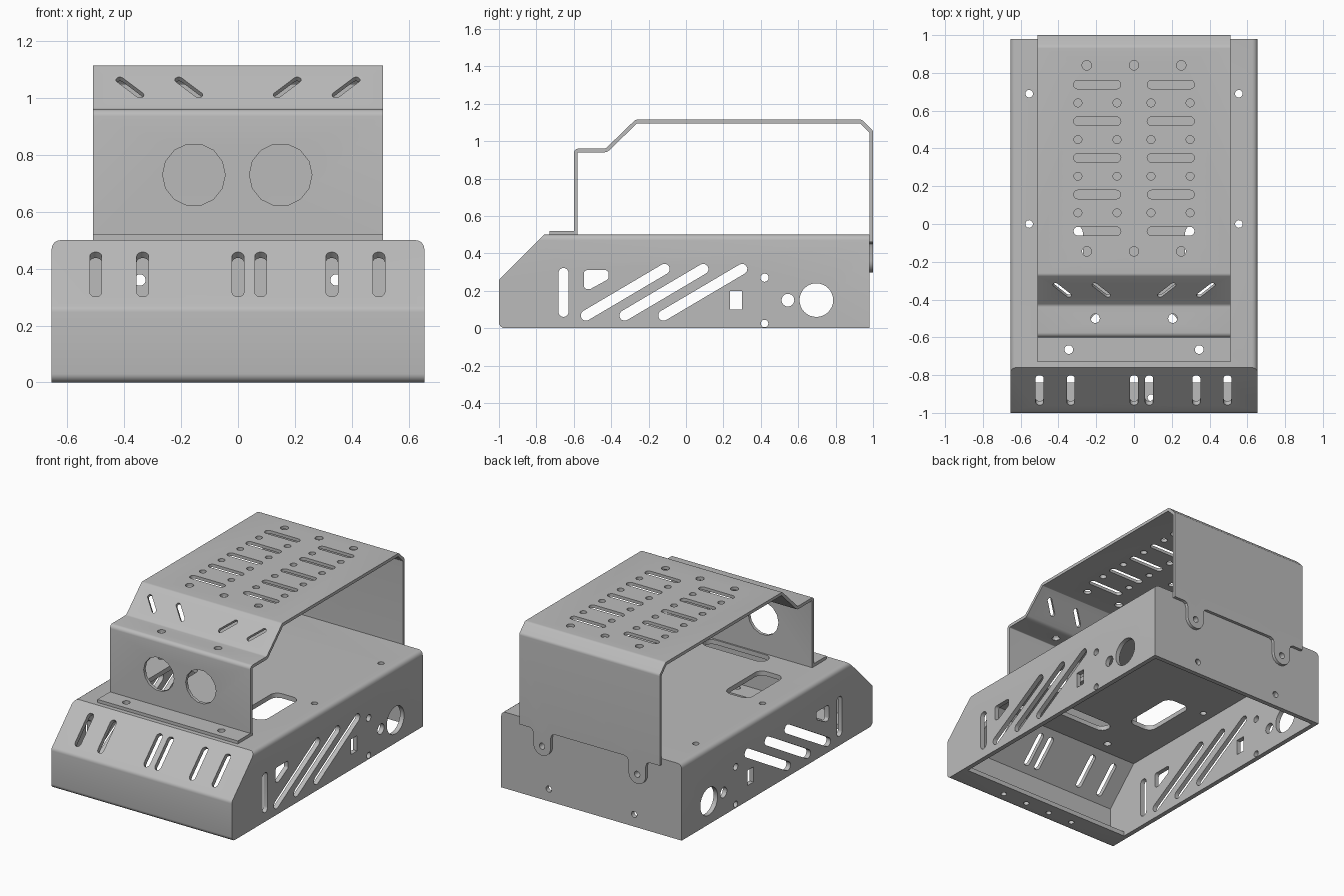
import bpy, bmesh, math
from mathutils import Vector, Matrix

if "Cube" in bpy.data.objects:
    bpy.data.objects.remove(bpy.data.objects["Cube"], do_unlink=True)

grey = bpy.data.materials.new("sheet_metal_grey")
grey.use_nodes = True
colour = (0.5, 0.5, 0.5, 1)
grey.diffuse_color = colour
grey.node_tree.nodes["Principled BSDF"].inputs["Base Color"].default_value = colour


# --- 2D outlines -------------------------------------------------------
def circle(x, y, r, n=24):
    return [(x + r * math.cos(math.tau * i / n), y + r * math.sin(math.tau * i / n)) for i in range(n)]


def slot(a, b, r, n=8):
    """Round-ended slot between two end centres."""
    t = math.atan2(b[1] - a[1], b[0] - a[0]) + math.pi / 2
    out = []
    for c, start in ((a, t), (b, t + math.pi)):
        for i in range(n + 1):
            k = start + math.pi * i / n
            out.append((c[0] + r * math.cos(k), c[1] + r * math.sin(k)))
    return out


def rounded(pts, r, which=None, closed=True, n=4):
    """Round the chosen corners of an outline or path."""
    out = []
    for i, p in enumerate(pts):
        end = not closed and i in (0, len(pts) - 1)
        if end or (which is not None and i not in which):
            out.append(p)
            continue
        p = Vector(p)
        a = (Vector(pts[i - 1]) - p).normalized()
        b = (Vector(pts[(i + 1) % len(pts)]) - p).normalized()
        half = a.angle(b) / 2
        centre = p + (a + b).normalized() * r / math.sin(half)
        v0 = (p + a * r / math.tan(half) - centre).normalized()
        v1 = (p + b * r / math.tan(half) - centre).normalized()
        for k in range(n + 1):
            out.append(tuple(centre + v0.lerp(v1, k / n).normalized() * r))
    return out


def ribbon(path, t):
    """Thicken an open path to its right-hand side."""
    inner = []
    for i, p in enumerate(path):
        dirs = []
        if i:
            dirs.append((Vector(p) - Vector(path[i - 1])).normalized())
        if i < len(path) - 1:
            dirs.append((Vector(path[i + 1]) - Vector(p)).normalized())
        ns = [Vector((d.y, -d.x)) for d in dirs]
        m = sum(ns, Vector((0, 0))).normalized()
        inner.append(tuple(Vector(p) + m * t / m.dot(ns[0])))
    return path + inner[::-1]


# --- solids ------------------------------------------------------------
def frame(origin, u, v):
    u, v = Vector(u).normalized(), Vector(v).normalized()
    m = Matrix((u, v, u.cross(v))).transposed().to_4x4()
    m.translation = origin
    return m


SIDE = frame((0, 0, 0), (0, 1, 0), (0, 0, 1))   # outline in y, z
TOP = frame((0, 0, 0), (1, 0, 0), (0, 1, 0))    # outline in x, y
FRONT = frame((0, 0, 0), (1, 0, 0), (0, 0, 1))  # outline in x, z, depth along -y


def prism(bm, pts, lo, hi, place):
    rings = [[bm.verts.new(place @ Vector((x, y, w))) for x, y in pts] for w in (lo, hi)]
    faces = [bm.faces.new(rings[0]), bm.faces.new(rings[1])]
    for i in range(len(pts)):
        j = (i + 1) % len(pts)
        faces.append(bm.faces.new((rings[0][i], rings[0][j], rings[1][j], rings[1][i])))
    bmesh.ops.recalc_face_normals(bm, faces=faces)


def make(name, bm):
    mesh = bpy.data.meshes.new(name)
    bm.to_mesh(mesh)
    bm.free()
    mesh.materials.append(grey)
    ob = bpy.data.objects.new(name, mesh)
    bpy.context.collection.objects.link(ob)
    return ob


def cut(ob, bm):
    cutter = make("cutter", bm)
    cutter.hide_render = True
    mod = ob.modifiers.new("cut", "BOOLEAN")
    mod.operation, mod.solver, mod.object = "DIFFERENCE", "EXACT", cutter
    activate(ob)
    bpy.ops.object.modifier_apply(modifier=mod.name)
    bpy.data.objects.remove(cutter, do_unlink=True)


def activate(ob):
    bpy.ops.object.select_all(action="DESELECT")
    ob.select_set(True)
    bpy.context.view_layer.objects.active = ob


# --- chassis shell: folded sheet, open below, with a front lip ---------
T, W = 0.03, 0.655
bm = bmesh.new()
shell = [(-1, 0), (-1, .26), (-.76, .5), (.98, .5), (.98, 0)]
prism(bm, rounded(shell, .03, (0, 1)), -W, W, SIDE)
folds = [e for e in bm.edges if all(v.co.z > .49 for v in e.verts) and e.calc_length() > 1.5]
bmesh.ops.bevel(bm, geom=folds, offset=.03, segments=4, profile=.5, affect="EDGES")
chassis = make("chassis_shell", bm)

bm = bmesh.new()
cavity = [(-.97, T), (-.97, .248), (-.748, .47), (.95, .47), (.95, -.1), (-.84, -.1), (-.84, T)]
prism(bm, cavity, -W + T, W - T, SIDE)
cut(chassis, bm)

# Holes through both side walls
bm = bmesh.new()
side_holes = [slot((-.655, .087), (-.655, .295), .027),
              rounded([(-.545, .31), (-.415, .31), (-.415, .262), (-.51, .21), (-.545, .21)], .015),
              [(.235, .1), (.3, .1), (.3, .2), (.235, .2)],
              circle(.42, .27, .022), circle(.42, .025, .02),
              circle(.545, .15, .034), circle(.697, .15, .09, 32)]
for y in (-.535, -.328, -.12):
    side_holes.append(slot((y, .068), (y + .42, .316), .028))
for pts in side_holes:
    prism(bm, pts, -.8, .8, SIDE)

# Holes in the deck, back wall and front lip
deck_holes = [slot((-.18, -.52), (.18, -.52), .05)]
for s in (-1, 1):
    window = [(s * .27, -.38), (s * .45, -.38), (s * .45, 0), (s * .27, 0)]
    deck_holes.append(rounded(window, .05))
    deck_holes += [circle(s * .555, 0, .02), circle(s * .555, .69, .02), circle(s * .345, -.665, .023)]
    for x, z in ((.31, .08), (.345, .36)):
        prism(bm, circle(s * x, z, .02), -1.1, -.9, FRONT)
    for x in (.09, .27):
        prism(bm, circle(s * x, -.92, .018), -.05, .06, TOP)
for pts in deck_holes:
    prism(bm, pts, .42, .6, TOP)

# Slots in the sloping nose
nose = frame((0, -.88, .38), (1, 0, 0), (0, 1, 1))
for x in (-.5, -.335, 0, .08, .33, .495):
    prism(bm, slot((x, -.09), (x, .09), .021), -.06, .06, nose)
cut(chassis, bm)

# --- upper bracket: one bent strip -------------------------------------
path = [(-.73, .52), (-.6, .52), (-.6, .96), (-.43, .96), (-.27, 1.115),
        (.94, 1.115), (1, 1.055), (1, .28)]
bm = bmesh.new()
prism(bm, ribbon(rounded(path, .024, (2, 3, 4, 5, 6), closed=False), .02), -.51, .51, SIDE)
bracket = make("upper_bracket", bm)

bm = bmesh.new()
# Trim the back flap so that two round mounting tabs remain
tab = [(.255, .46), (.275, .45), (.283, .425)]
tab += [(.345 - .062 * math.cos(math.pi * i / 12), .36 - .062 * math.sin(math.pi * i / 12)) for i in range(13)]
tab += [(.407, .425), (.415, .45), (.435, .46), (.6, .46), (.6, .2)]
prism(bm, [(-x, z) for x, z in tab[::-1]] + tab, -1.1, -.9, FRONT)

# Front openings, foot and shelf holes
for x in (-.155, .15):
    prism(bm, circle(x, .73, .11, 14), .5, .7, FRONT)
slope = frame((0, -.35, 1.037), (1, 0, 0), (0, 1, 1))
for s in (-1, 1):
    prism(bm, circle(s * .345, -.665, .023), .45, .57, TOP)
    prism(bm, circle(s * .205, -.5, .024), .9, 1, TOP)
    prism(bm, circle(s * .345, .36, .02), -1.1, -.9, FRONT)
    for x in (.173, .38):
        prism(bm, slot((s * (x - .035), -.038), (s * (x + .035), .038), .014), -.04, .04, slope)

# Vent pattern in the roof
vents = [circle(x, y, .025) for x in (-.25, 0, .25) for y in (-.145, .84)]
for s in (-1, 1):
    for i in range(5):
        y = -.038 + i * .194
        vents.append(slot((s * .093, y), (s * .297, y), .023))
        if i < 4:
            vents += [circle(s * x, y + .097, .021) for x in (.09, .297)]
for pts in vents:
    prism(bm, pts, 1.07, 1.15, TOP)
cut(bracket, bm)

for ob in (chassis, bracket):
    activate(ob)
    bpy.ops.object.shade_smooth_by_angle(angle=math.radians(30))
